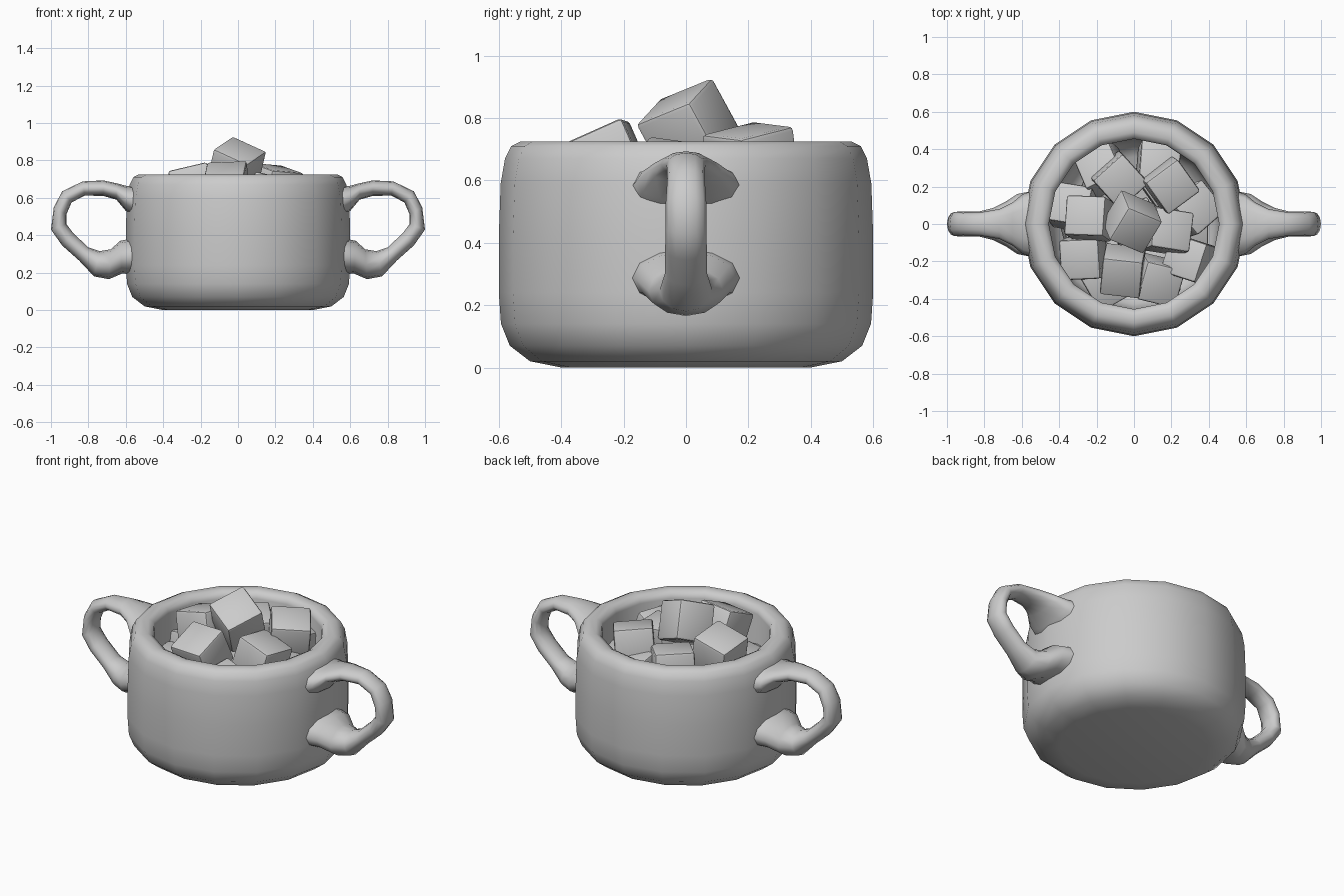
import bpy, bmesh, math
from mathutils import Vector, Quaternion

if "Cube" in bpy.data.objects:
    bpy.data.objects.remove(bpy.data.objects["Cube"])


def finish(name, bm, angle):
    bmesh.ops.recalc_face_normals(bm, faces=bm.faces)
    me = bpy.data.meshes.new(name)
    bm.to_mesh(me)
    bm.free()
    ob = bpy.data.objects.new(name, me)
    bpy.context.collection.objects.link(ob)
    bpy.ops.object.select_all(action='DESELECT')
    ob.select_set(True)
    bpy.context.view_layer.objects.active = ob
    bpy.ops.object.shade_smooth_by_angle(angle=math.radians(angle))
    return ob


def skin_rings(bm, rings):
    """Join successive closed rings of points and cap both ends."""
    loops = [[bm.verts.new(p) for p in ring] for ring in rings]
    n = len(loops[0])
    for a, b in zip(loops, loops[1:]):
        for i in range(n):
            j = (i + 1) % n
            bm.faces.new((a[i], a[j], b[j], b[i]))
    bm.faces.new(loops[0])
    bm.faces.new(loops[-1])


# Bowl: 16-sided lathe, outside then over the rim and down the inside
profile = [(.40, 0), (.50, .02), (.565, .07), (.593, .14), (.60, .24),
           (.60, .42), (.594, .59), (.58, .67), (.56, .71), (.53, .725),
           (.49, .725), (.462, .71), (.455, .685), (.455, .25), (.43, .15),
           (.36, .09)]
bm = bmesh.new()
skin_rings(bm, [[(r * math.cos(i * math.tau / 16), r * math.sin(i * math.tau / 16), z)
                 for i in range(16)] for r, z in profile])
finish("bowl", bm, 50)

# Handles: inner edge x, z / outer edge x, z / half width, flared at both roots
sections = [(.53, .48, .53, .67, .18), (.60, .53, .59, .662, .16),
            (.65, .59, .65, .678, .115), (.72, .61, .72, .693, .08),
            (.82, .612, .83, .688, .062), (.89, .575, .94, .635, .06),
            (.918, .51, .985, .55, .065), (.918, .46, 1.0, .43, .065),
            (.88, .41, .94, .345, .067), (.80, .335, .85, .265, .068),
            (.74, .315, .77, .18, .085), (.68, .325, .69, .165, .12),
            (.63, .37, .62, .195, .16), (.53, .39, .53, .19, .18)]
for side, name in ((1, "handle_right"), (-1, "handle_left")):
    rings = []
    for xi, zi, xo, zo, w in sections:
        ring = []
        for i in range(12):
            a = i * math.tau / 12
            t = .5 + .5 * math.cos(a)
            ring.append((side * (xi + (xo - xi) * t), w * math.sin(a), zi + (zo - zi) * t))
        rings.append(ring)
    bm = bmesh.new()
    skin_rings(bm, rings)
    finish(name, bm, 60)


# Cubes: centre, sideways lean of the top face, turn in degrees
def sugar_cube(name, x, y, z, nx, ny, yaw, size=.215):
    up = Vector((nx, ny, math.sqrt(1 - nx * nx - ny * ny)))
    rot = (Vector((0, 0, 1)).rotation_difference(up)
           @ Quaternion((0, 0, 1), math.radians(yaw)))
    bm = bmesh.new()
    bmesh.ops.create_cube(bm, size=size)
    bmesh.ops.bevel(bm, geom=bm.edges[:], offset=.014, segments=2,
                    profile=.5, affect='EDGES')
    ob = finish(name, bm, 30)
    ob.location = (x, y, z)
    ob.rotation_mode = 'QUATERNION'
    ob.rotation_quaternion = rot


cubes = [(-.01, .012, .762, .195, -.47, -27),
         (-.08, .235, .60, .10, -.10, 42), (.19, .21, .655, .18, -.12, 36),
         (-.24, .03, .65, -.22, .15, -3), (-.06, -.25, .655, -.08, -.40, -6),
         (.18, -.04, .60, .25, .10, -8), (.13, .32, .53, .10, .20, -5),
         (.30, -.19, .53, -.35, .10, -18), (.13, -.30, .50, .15, -.25, -15),
         (-.17, .30, .48, -.30, .25, 25), (-.33, .09, .47, -.15, .20, -10),
         (.32, .08, .47, .30, .10, 40), (-.27, -.18, .48, -.20, -.10, 3),
         (-.15, -.31, .42, .10, -.20, 30), (0, 0, .47, .1, .1, 20)]
# Lower layer resting on the floor of the bowl
for k in range(6):
    a = k * math.tau / 6
    cubes.append((.28 * math.cos(a), .28 * math.sin(a), .26, .1, -.1, k * 35))
for k, c in enumerate(cubes):
    sugar_cube("sugar_cube_%02d" % (k + 1), *c)
